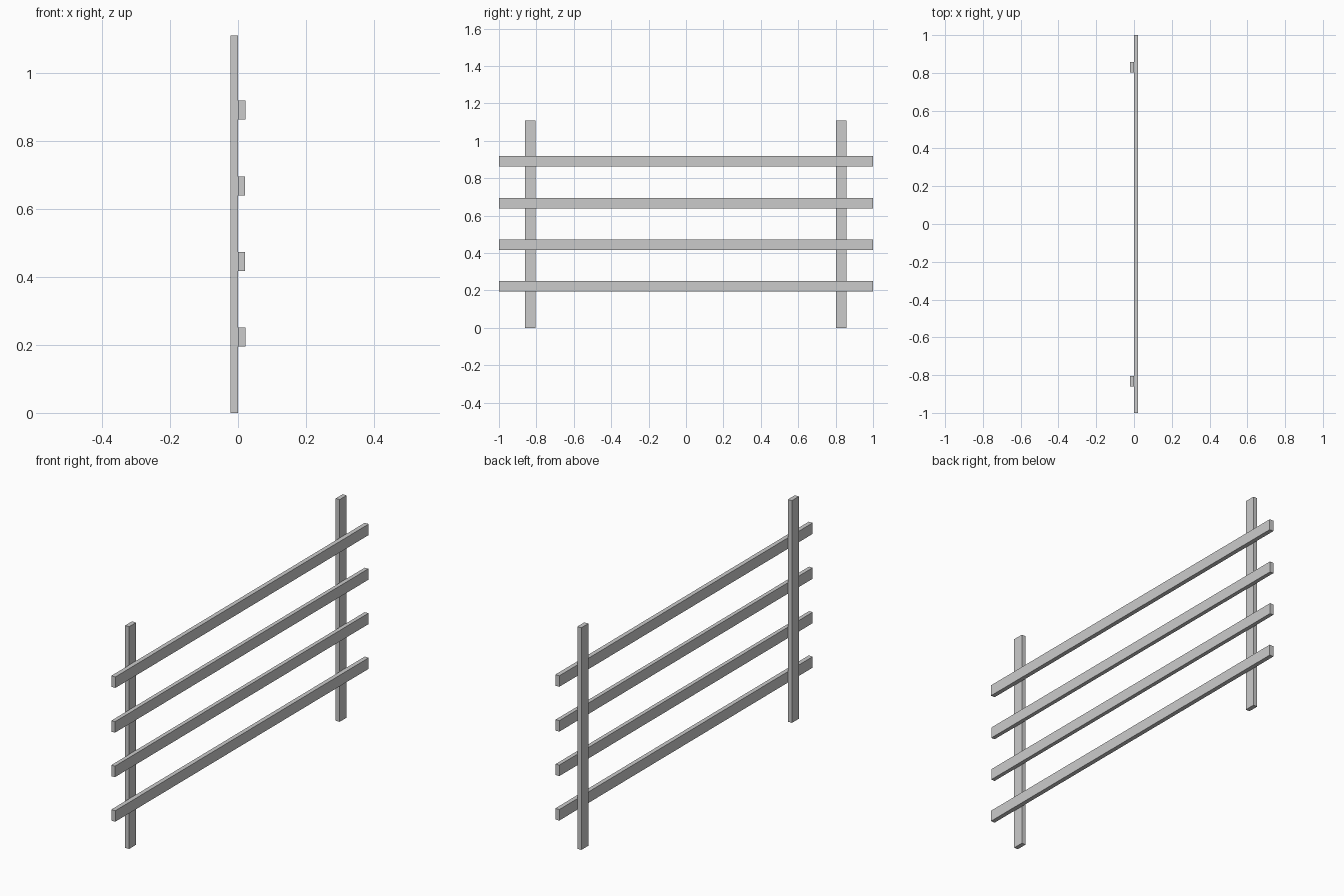
import bpy

if "Cube" in bpy.data.objects:
    bpy.data.objects.remove(bpy.data.objects["Cube"])


def box(name, x, y, z):
    """Axis-aligned box from (min, max) ranges."""
    bpy.ops.mesh.primitive_cube_add(
        size=1, location=[(a + b) / 2 for a, b in (x, y, z)])
    ob = bpy.context.object
    ob.name = name
    ob.scale = [b - a for a, b in (x, y, z)]
    bpy.ops.object.transform_apply(location=False, rotation=False, scale=True)
    return ob


POST_HEIGHT = 1.11
THICK = 0.022
WIDTH = 0.055

# Two upright posts behind the rails
for name, y in (("left_post", -0.832), ("right_post", 0.83)):
    box(name, (-THICK, 0), (y - WIDTH / 2, y + WIDTH / 2), (0, POST_HEIGHT))

# Four horizontal rails fixed to the post faces; the middle two are a touch thinner
for i, (z, t) in enumerate(((0.223, THICK), (0.445, 0.02), (0.667, 0.02), (0.891, THICK))):
    box(f"rail_{i + 1}", (0, t), (-1, 1), (z - WIDTH / 2, z + WIDTH / 2))
